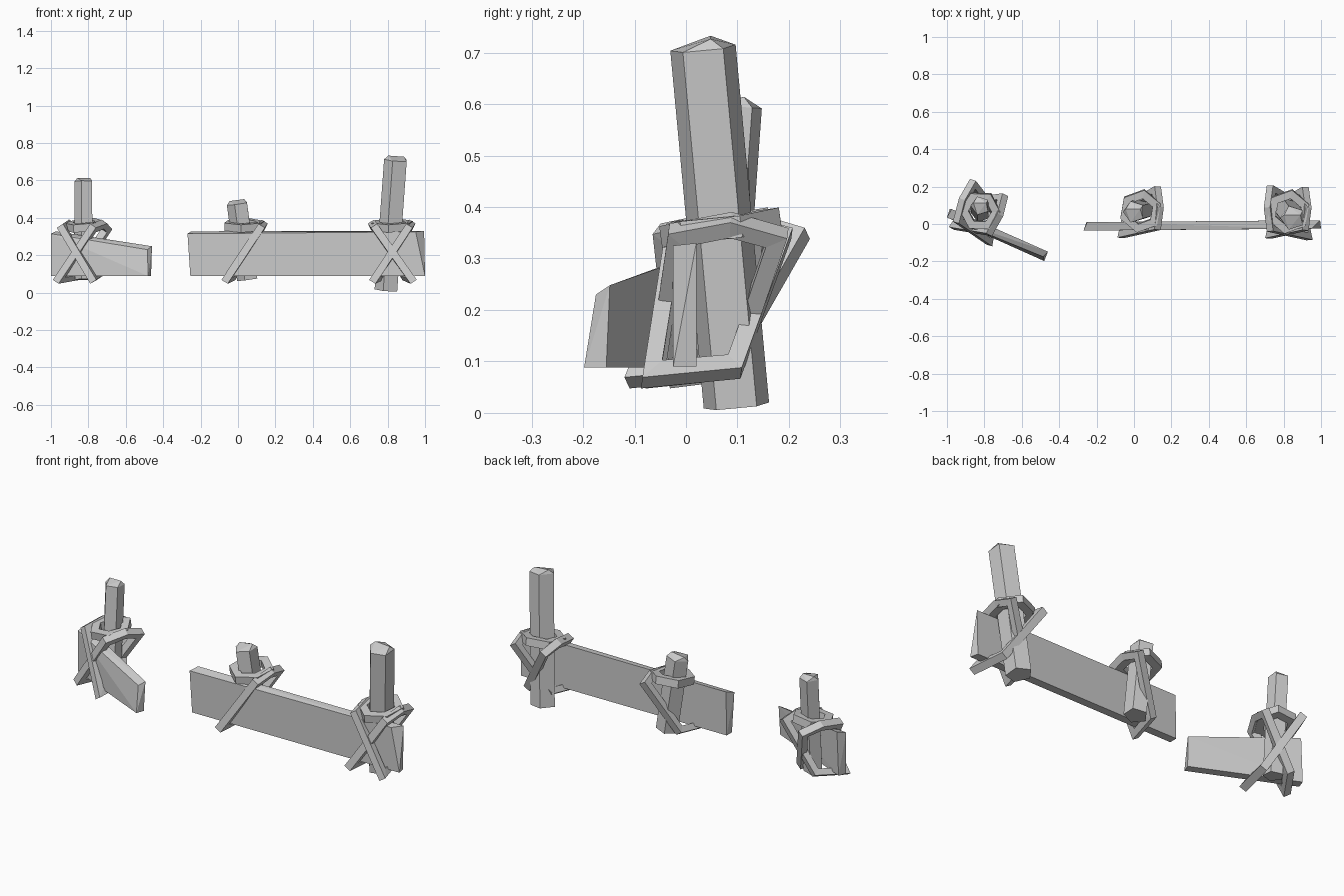
import bpy, bmesh, math
from mathutils import Vector, Matrix

if "Cube" in bpy.data.objects:
    bpy.data.objects.remove(bpy.data.objects["Cube"])


def finish(bm, name):
    bmesh.ops.recalc_face_normals(bm, faces=bm.faces)
    me = bpy.data.meshes.new(name)
    bm.to_mesh(me)
    bm.free()
    ob = bpy.data.objects.new(name, me)
    bpy.context.collection.objects.link(ob)
    return ob


def hull(name, pts):
    """Faceted solid wrapped around a few points."""
    bm = bmesh.new()
    for p in pts:
        bm.verts.new(p)
    bmesh.ops.convex_hull(bm, input=bm.verts)
    bmesh.ops.dissolve_limit(bm, angle_limit=0.03, verts=bm.verts, edges=bm.edges)
    return finish(bm, name)


def post(name, bottom, top, r):
    """Leaning five-sided stake with a low chiselled ridge on top."""
    b, t = Vector(bottom), Vector(top)
    rot = (t - b).to_track_quat('Z', 'Y').to_matrix()
    # keep one corner pointing to -x whatever the lean
    axis = (t - b).normalized()
    rot = Vector((0, 0, 1)).rotation_difference(axis).to_matrix()
    ring = [Vector((math.cos(a), math.sin(a), 0)) * r
            for a in (math.pi + i * math.tau / 5 for i in range(5))]
    pts = [b + rot @ v for v in ring] + [t + rot @ v for v in ring]
    pts += [t + rot @ Vector((x * r, 0.25 * r, 0.02)) for x in (-0.7, 0.6)]
    return hull(name, pts)


def rope(name, pts, w, d, normal=None):
    """Closed rope with a square section, mitred at each corner."""
    pts = [Vector(p) for p in pts]
    n = len(pts)
    nrm = Vector()
    for i in range(n):
        nrm += pts[i].cross(pts[(i + 1) % n])
    nrm.normalize()
    bm = bmesh.new()
    rings = []
    for i, p in enumerate(pts):
        a = (p - pts[i - 1]).normalized()
        b = (pts[(i + 1) % n] - p).normalized()
        out = (a.cross(nrm) + b.cross(nrm)).normalized()
        k = 1 / max(0.6, out.dot(a.cross(nrm).normalized()))
        rings.append([bm.verts.new(p + out * (k * d * s) + nrm * (w * t))
                      for s, t in ((1, 1), (1, -1), (-1, -1), (-1, 1))])
    for i in range(n):
        r0, r1 = rings[i], rings[(i + 1) % n]
        for j in range(4):
            bm.faces.new((r0[j], r0[(j + 1) % 4], r1[(j + 1) % 4], r1[j]))
    return finish(bm, name)


# diagonal lashing (x, y, z) relative to the post; mirrored in x for the cross
DIAGONAL = [(-0.095, -0.125, 0.075), (0.085, -0.085, 0.345), (0.098, 0.02, 0.365),
            (0.085, 0.11, 0.34), (-0.06, 0.025, 0.09)]


def lashing(name, centre, angle, sides, ring_r):
    m = Matrix.Translation(centre) @ Matrix.Rotation(angle, 4, 'Z')
    for s in sides:
        grow = 1.0 if s > 0 else 1.07
        rope(name + ("_diagonal_rope_a" if s > 0 else "_diagonal_rope_b"),
             [m @ Vector((s * x * grow, y * grow, z)) for x, y, z in DIAGONAL],
             0.02, 0.017)
    ring = []
    for i, dz in enumerate((0.0, -0.008, 0.0, 0.008, 0.022, 0.012)):
        a = math.radians(200 + i * 60)
        ring.append(m @ Vector((ring_r * math.cos(a), ring_r * math.sin(a), 0.353 + dz)))
    rope(name + "_ring_rope", ring, 0.021, 0.02)


# posts
post("left_post", (-0.82, 0.06, 0.07), (-0.822, 0.098, 0.595), 0.052)
post("middle_post", (0.055, 0.08, 0.07), (0.0, 0.065, 0.475), 0.06)
post("right_post", (0.797, 0.098, 0.013), (0.848, 0.033, 0.708), 0.067)

# planks
hull("long_plank", [
    (-0.255, -0.035, 0.09), (-0.255, 0.01, 0.09), (-0.27, -0.035, 0.315), (-0.25, 0.01, 0.328),
    (1.0, -0.025, 0.09), (0.99, 0.02, 0.09), (0.95, -0.025, 0.325), (0.995, 0.02, 0.33)])
hull("short_plank", [
    (-1.0, 0.035, 0.09), (-0.985, 0.08, 0.09), (-1.0, 0.035, 0.315), (-0.975, 0.08, 0.328),
    (-0.48, -0.198, 0.088), (-0.465, -0.155, 0.088), (-0.485, -0.175, 0.23), (-0.46, -0.148, 0.248)])

# rope lashings
lashing("left", (-0.822, 0.07, 0), math.radians(-22), (1, -1), 0.085)
lashing("middle", (0.035, 0.07, 0), 0, (1,), 0.092)
lashing("right", (0.825, 0.067, 0), 0, (1, -1), 0.095)
